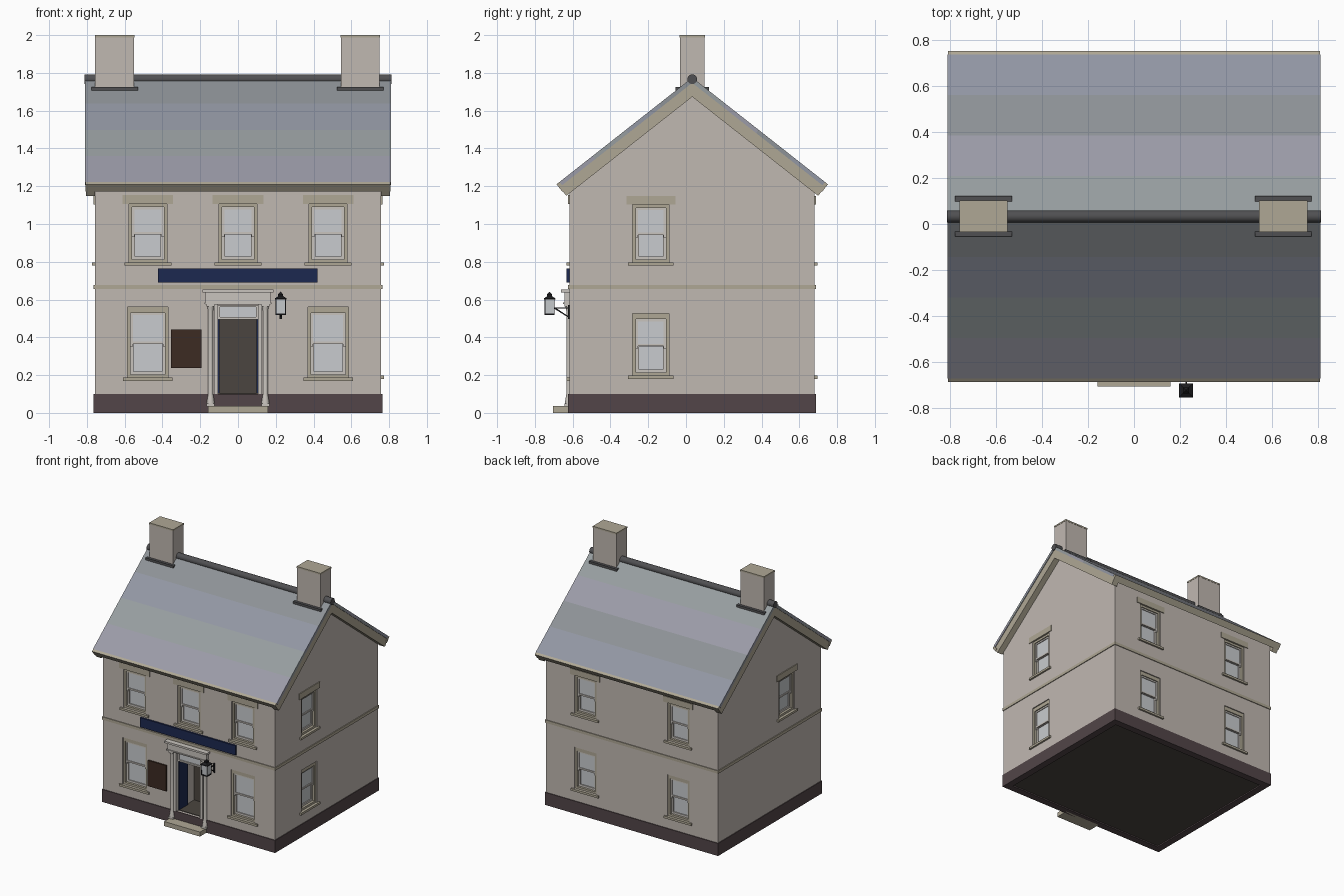
import bpy, bmesh, math
from mathutils import Matrix, Vector

if "Cube" in bpy.data.objects:
    bpy.data.objects.remove(bpy.data.objects["Cube"])

CY, WX, WY0, WY1 = 0.033, 0.758, -0.618, 0.681   # ridge line, wall faces


def mat(name, r, g, b):
    m = bpy.data.materials.new(name)
    m.diffuse_color = (r, g, b, 1)
    m.use_nodes = True
    m.node_tree.nodes["Principled BSDF"].inputs["Base Color"].default_value = m.diffuse_color
    return m


WALL = mat("render_wall", .53, .48, .44)
STONE = mat("stone", .43, .39, .30)
PLINTH = mat("plinth_paint", .085, .06, .065)
WHITE = mat("pale_paint", .58, .55, .51)
GLASS = mat("glass", .58, .60, .62)
NAVY = mat("navy", .012, .022, .08)
BROWN = mat("brown", .045, .024, .016)
DARK = mat("dark_interior", .07, .06, .05)
BLACK = mat("black_iron", .012, .012, .014)
RIDGE = mat("ridge_tile", .08, .08, .085)
SLATES = [mat("slate_a", .29, .31, .37), mat("slate_b", .31, .34, .35),
          mat("slate_c", .33, .33, .39), mat("slate_d", .27, .29, .31)]


def finish(name, bm, m, smooth=False):
    bmesh.ops.recalc_face_normals(bm, faces=bm.faces)
    me = bpy.data.meshes.new(name)
    bm.to_mesh(me)
    bm.free()
    o = bpy.data.objects.new(name, me)
    bpy.context.collection.objects.link(o)
    me.materials.append(m)
    if smooth:
        bpy.ops.object.select_all(action='DESELECT')
        o.select_set(True)
        bpy.context.view_layer.objects.active = o
        bpy.ops.object.shade_smooth_by_angle(angle=math.radians(35))
    return o


def boxes(name, specs, m, M=Matrix()):
    """One object from several (x0, x1, y0, y1, z0, z1) boxes."""
    bm = bmesh.new()
    for x0, x1, y0, y1, z0, z1 in specs:
        T = Matrix.Translation(((x0 + x1) / 2, (y0 + y1) / 2, (z0 + z1) / 2))
        bmesh.ops.create_cube(bm, size=1, matrix=M @ T @ Matrix.Diagonal((x1 - x0, y1 - y0, z1 - z0, 1)))
    return finish(name, bm, m)


def prism(name, pts, x0, x1, m):
    """Extrude a (y, z) outline along x."""
    bm = bmesh.new()
    f = bm.faces.new([bm.verts.new((x0, y, z)) for y, z in pts])
    r = bmesh.ops.extrude_face_region(bm, geom=[f])
    bmesh.ops.translate(bm, verts=[v for v in r["geom"] if isinstance(v, bmesh.types.BMVert)], vec=(x1 - x0, 0, 0))
    return finish(name, bm, m)


def lathe(name, prof, x, y, m, steps=24, turn=0):
    bm = bmesh.new()
    vs = [bm.verts.new((r, 0, z)) for r, z in prof]
    es = [bm.edges.new(p) for p in zip(vs, vs[1:])]
    bmesh.ops.spin(bm, geom=vs + es, cent=(0, 0, 0), axis=(0, 0, 1), angle=2 * math.pi, steps=steps)
    bmesh.ops.remove_doubles(bm, verts=bm.verts, dist=1e-5)
    bmesh.ops.transform(bm, matrix=Matrix.Translation((x, y, 0)) @ Matrix.Rotation(turn, 4, 'Z'), verts=bm.verts)
    return finish(name, bm, m, steps > 8)


def frame(x0, x1, z0, z1, t, y0, y1, head=None):
    h = head or t
    return [(x0, x0 + t, y0, y1, z0, z1), (x1 - t, x1, y0, y1, z0, z1),
            (x0 + t, x1 - t, y0, y1, z0, z0 + t), (x0 + t, x1 - t, y0, y1, z1 - h, z1)]


# walls: gabled prism
walls = prism("walls", [(WY0, .02), (WY1, .02), (WY1, 1.24), (CY, 1.745), (WY0, 1.24)], -WX, WX, WALL)
cuts = bmesh.new()


def cut(spec, M=Matrix()):
    x0, x1, y0, y1, z0, z1 = spec
    T = Matrix.Translation(((x0 + x1) / 2, (y0 + y1) / 2, (z0 + z1) / 2))
    bmesh.ops.create_cube(cuts, size=1, matrix=M @ T @ Matrix.Diagonal((x1 - x0, y1 - y0, z1 - z0, 1)))


def window(name, loc, ang, z0, z1, hw=.1, upper=True):
    """Sash window; local -y points out of the wall."""
    M = Matrix.Translation((*loc, 0)) @ Matrix.Rotation(ang, 4, 'Z')
    cut((-hw, hw, -.05, .045, z0, z1), M)
    head = .02 if upper else .03
    boxes(name + "_casing", frame(-hw, hw, z0, z1, .016, .008, .045, head), STONE, M)
    a, mid, t, b = hw - .016, (z0 + z1) / 2, z1 - head, z0 + .016
    boxes(name + "_sashes", frame(-a, a, mid - .008, t, .012, .016, .03)
          + frame(-a, a, b, mid + .006, .016, .026, .042)
          + [(s * (a - .006) - .006, s * (a - .006) + .006, .016, .03, mid - .022, mid - .008) for s in (-1, 1)], WHITE, M)
    boxes(name + "_glass", [(-a, a, .022, .026, mid, t), (-a, a, .034, .038, b, mid)], GLASS, M)
    trim = [(-hw - .024, hw + .024, -.014, .04, z0 - .017, z0)]
    if upper:
        trim.append((-hw - .034, hw + .034, -.006, .02, z1 - .003, z1 + .044))
    boxes(name + "_stone_trim", trim, STONE, M)


for i, x in enumerate((-.477, 0, .477)):
    window(f"front_upper_window_{i}", (x, WY0), 0, .797, 1.11)
    if x:
        window(f"front_lower_window_{i}", (x, WY0), 0, .187, .56, .107, False)
for i, x in enumerate((-.41, .41)):
    window(f"back_upper_window_{i}", (x, WY1), math.pi, .797, 1.105, .096)
    window(f"back_lower_window_{i}", (x, WY1), math.pi, .197, .527, .096, False)
window("right_upper_window", (WX, -.186), math.pi / 2, .797, 1.105, .096)
window("right_lower_window", (WX, -.186), math.pi / 2, .197, .527, .096, False)
window("left_upper_window", (-WX, -.186), -math.pi / 2, .797, 1.105, .096)

# hallway opening, then cut all openings from the walls
cut((-.108, .108, -.7, -.39, .1, .565))
cutter = finish("opening_cutter", cuts, WALL)
cutter.hide_render = True
mod = walls.modifiers.new("openings", 'BOOLEAN')
mod.object, mod.operation, mod.solver = cutter, 'DIFFERENCE', 'EXACT'
bpy.context.view_layer.objects.active = walls
bpy.ops.object.modifier_apply(modifier=mod.name)
bpy.data.objects.remove(cutter)

# plinth ring, floor and string course
e = .006
boxes("plinth", [(-WX - e, WX + e, WY0 - e, WY0 + .05, 0, .1), (-WX - e, WX + e, WY1 - .05, WY1 + e, 0, .1),
                 (-WX - e, -WX + .05, WY0 + .05, WY1 - .05, 0, .1), (WX - .05, WX + e, WY0 + .05, WY1 - .05, 0, .1)], PLINTH)
boxes("floor", [(-WX + .04, WX - .04, WY0 + .04, WY1 - .04, .01, .021)], DARK)
boxes("string_course", [(-WX - e, WX + e, WY0 - e, WY1 + e, .655, .678)], STONE)

# doorway: dark hall, open double doors, fanlight, surround
boxes("hall_back", [(-.108, .108, -.398, -.389, .1, .5), (-.108, .108, -.6, -.39, .098, .104)], DARK)
for s in (-1, 1):
    xs = sorted((s * .108, s * .098))
    boxes("door_leaf", [(*xs, -.6, -.49, .104, .495)], NAVY)
    lathe("door_column", [(0, .035), (.022, .035), (.022, .05), (.016, .085), (.0135, .1), (.0135, .54),
                          (.015, .55), (.02, .575), (0, .575)], s * .145, -.62, WHITE)
    boxes("column_block", [(s * .146 - .021, s * .146 + .021, -.642, -.6, .035, .05),
                           (s * .146 - .021, s * .146 + .021, -.642, -.6, .562, .577)], WHITE)
    xs = sorted((s * .105, s * .127))
    boxes("door_jamb", [(*xs, -.628, -.585, .1, .575)], WHITE)
boxes("fanlight_frame", frame(-.106, .106, .495, .572, .012, -.61, -.585), WHITE)
boxes("fanlight_glass", [(-.1, .1, -.6, -.596, .5, .566)], GLASS)
boxes("door_entablature", [(-.172, .172, -.643, -.6, .575, .64), (-.188, .188, -.662, -.6, .638, .653),
                           (-.178, .178, -.65, -.6, .577, .585)], WHITE)
boxes("door_step", [(-.158, .158, -.705, -.6, 0, .036)], STONE)

# boards on the front wall
boxes("fascia_board", [(-.423, .42, -.632, -.61, .69, .765)], NAVY)
boxes("menu_board", [(-.355, -.193, -.63, -.61, .237, .442)], BROWN)

# wall lantern
LX, LY = .226, -.722
q = math.pi / 4
k = math.sqrt(2)
lathe("lantern_glass", [(0, .525), (.023 * k, .525), (.026 * k, .6), (0, .6)], LX, LY, GLASS, 4, q)
lathe("lantern_cap", [(0, .6), (.031 * k, .6), (.031 * k, .606), (.013 * k, .618), (.013 * k, .628), (0, .642)], LX, LY, BLACK, 4, q)
lathe("lantern_base", [(0, .517), (.027 * k, .517), (.027 * k, .525), (0, .525)], LX, LY, BLACK, 4, q)
boxes("lantern_bars", [(LX + i * .025 - .002, LX + i * .025 + .002, LY + j * .025 - .002, LY + j * .025 + .002, .522, .602)
                       for i in (-1, 1) for j in (-1, 1)], BLACK)
boxes("lantern_bracket", [(LX - .003, LX + .003, -.702, -.615, .553, .559),
                          (LX - .006, LX + .006, -.626, -.615, .497, .57)], BLACK)
prism("lantern_stay", [(-.70, .553), (-.694, .559), (-.618, .509), (-.618, .502)], LX - .003, LX + .003, BLACK)

# roof: slope helper gives (y, z) from distance down the slope and depth below it
RZ, C, S = 1.775, .786, .618
LEN = .914


def sl(side, s, d, flat=False):
    if flat:                       # vertical joint at the ridge
        return (CY, RZ - d / C)
    return (CY + side * (s * C - d * S), RZ - s * S - d * C)


for side in (-1, 1):
    n = 4
    L = LEN - .02
    for i in range(n):
        a, b = L * i / n, L * (i + 1) / n
        top = [sl(side, 0, 0, True), sl(side, 0, .022, True)] if i == 0 else [sl(side, a, 0), sl(side, a, .022)]
        prism(f"slate_band_{i}", [top[0], sl(side, b, 0), sl(side, b, .022), top[1]], -.81, .81, SLATES[(i + side) % n])
    prism("eaves_fascia", [sl(side, L, 0), sl(side, LEN, 0), sl(side, LEN, .05), sl(side, L, .05)], -.808, .808, STONE)
    for x0, x1 in ((-.805, -.757), (.757, .805)):
        prism("barge_board", [sl(side, 0, .02, True), sl(side, LEN - .003, .02), sl(side, LEN - .003, .08),
                              sl(side, 0, .08, True)], x0, x1, STONE)

# ridge tile
bm = bmesh.new()
bmesh.ops.create_cone(bm, cap_ends=True, segments=20, radius1=.026, radius2=.026, depth=1.624,
                      matrix=Matrix.Translation((0, CY, 1.766)) @ Matrix.Rotation(math.pi / 2, 4, 'Y'))
finish("ridge_tile", bm, RIDGE, True)

# chimneys with lead flashing
for x in (-.653, .647):
    boxes("chimney", [(x - .103, x + .103, CY - .066, CY + .066, 1.66, 1.99)], WALL)
    boxes("chimney_cap", [(x - .105, x + .105, CY - .068, CY + .068, 1.988, 2.0)], STONE)
    boxes("chimney_flashing", [(x - .123, x + .123, CY - .088, CY + .088, 1.706, 1.724)], RIDGE)
